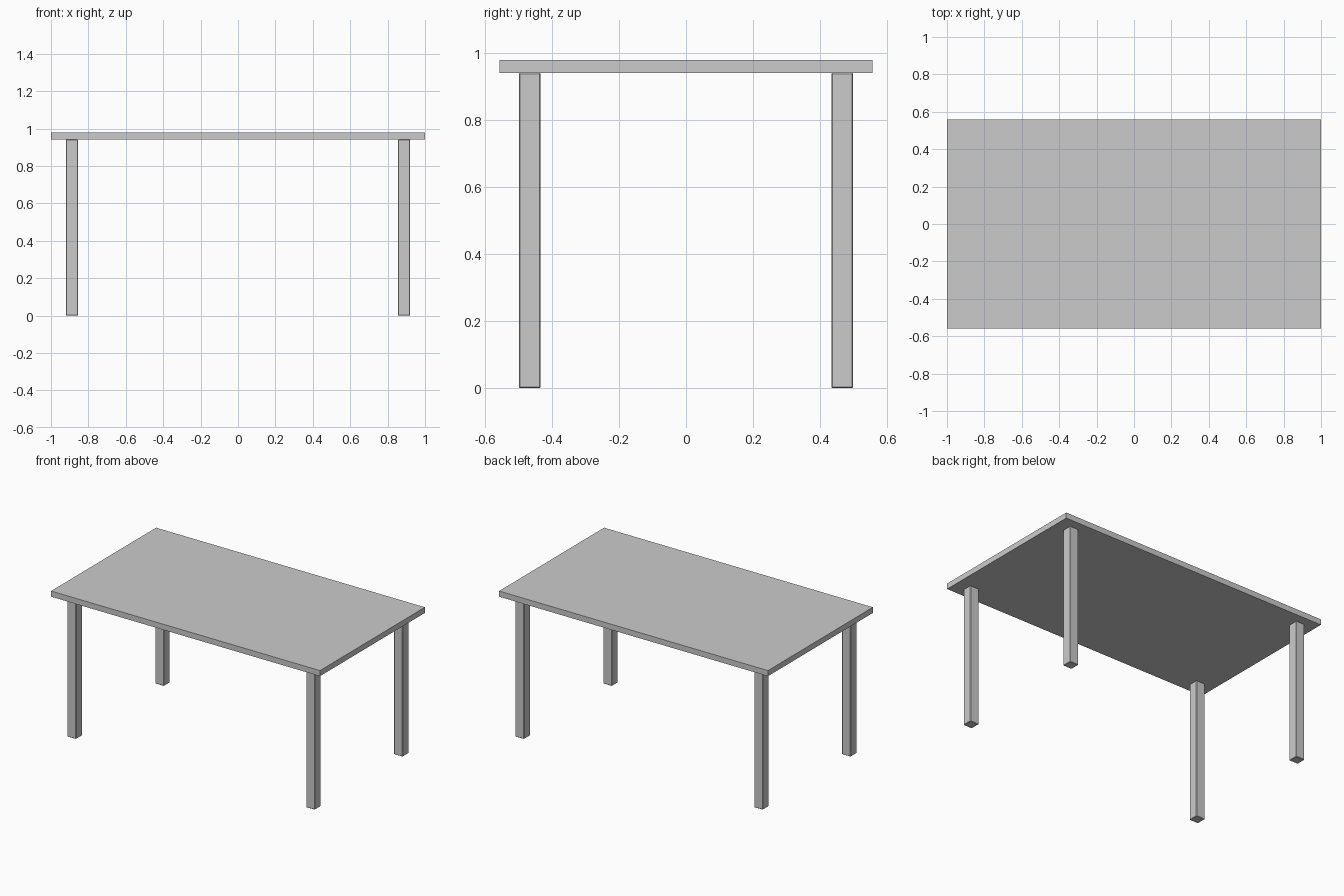
import bpy

if "Cube" in bpy.data.objects:
    bpy.data.objects.remove(bpy.data.objects["Cube"])


def box(name, center, size, bevel=0.0):
    bpy.ops.mesh.primitive_cube_add(size=1, location=center)
    obj = bpy.context.object
    obj.name = name
    obj.scale = size
    bpy.ops.object.transform_apply(location=False, rotation=False, scale=True)
    if bevel:
        mod = obj.modifiers.new("edge_chamfer", 'BEVEL')
        mod.width = bevel
        mod.segments = 1
    return obj


TOP_Z = 0.98
THICK = 0.038
LEG = 0.065
LEG_H = TOP_Z - THICK

# Flat rectangular slab
box("table_top", (0, 0, TOP_Z - THICK / 2), (2.0, 1.115, THICK))

# Four square legs with finely chamfered edges
for y_name, sy in (("front", -1), ("back", 1)):
    for x_name, sx in (("left", -1), ("right", 1)):
        box(f"{y_name}_{x_name}_leg", (sx * 0.888, sy * 0.467, LEG_H / 2),
            (LEG, LEG, LEG_H), bevel=0.003)
